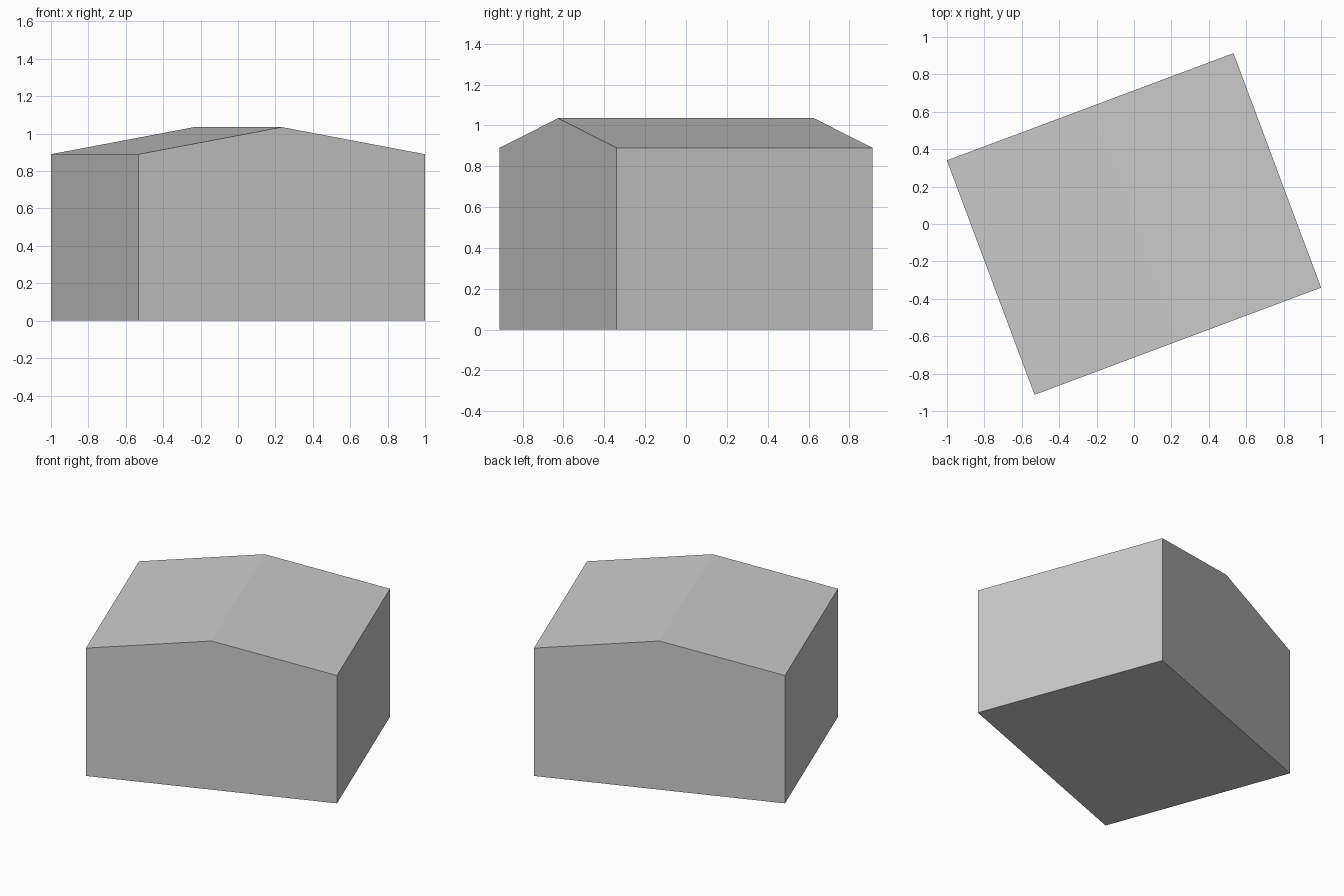
import bpy
import bmesh
import math
from mathutils import Matrix, Vector

cube = bpy.data.objects.get("Cube")
if cube:
    bpy.data.objects.remove(cube, do_unlink=True)

WIDTH, DEPTH = 1.636, 1.338
EAVES, RIDGE = 0.89, 1.035
TURN = math.radians(20.5)

# Plain grey for the whole building
grey = bpy.data.materials.new("light_grey")
grey.use_nodes = True
colour = (0.6, 0.6, 0.6, 1)
grey.diffuse_color = colour
grey.node_tree.nodes["Principled BSDF"].inputs["Base Color"].default_value = colour

# Gable end profile, extruded along the ridge
w = WIDTH / 2
profile = [(-w, 0), (w, 0), (w, EAVES), (0, RIDGE), (-w, EAVES)]
bm = bmesh.new()
gable = bm.faces.new([bm.verts.new((x, -DEPTH / 2, z)) for x, z in profile])
extruded = bmesh.ops.extrude_face_region(bm, geom=[gable], use_keep_orig=True)
back = [v for v in extruded["geom"] if isinstance(v, bmesh.types.BMVert)]
bmesh.ops.translate(bm, verts=back, vec=Vector((0, DEPTH, 0)))
bmesh.ops.recalc_face_normals(bm, faces=bm.faces[:])

# Turn the building on its plot
bmesh.ops.transform(bm, matrix=Matrix.Rotation(TURN, 4, "Z"), verts=bm.verts[:])

mesh = bpy.data.meshes.new("gabled_building")
bm.to_mesh(mesh)
bm.free()
mesh.materials.append(grey)
building = bpy.data.objects.new("gabled_building", mesh)
bpy.context.collection.objects.link(building)
